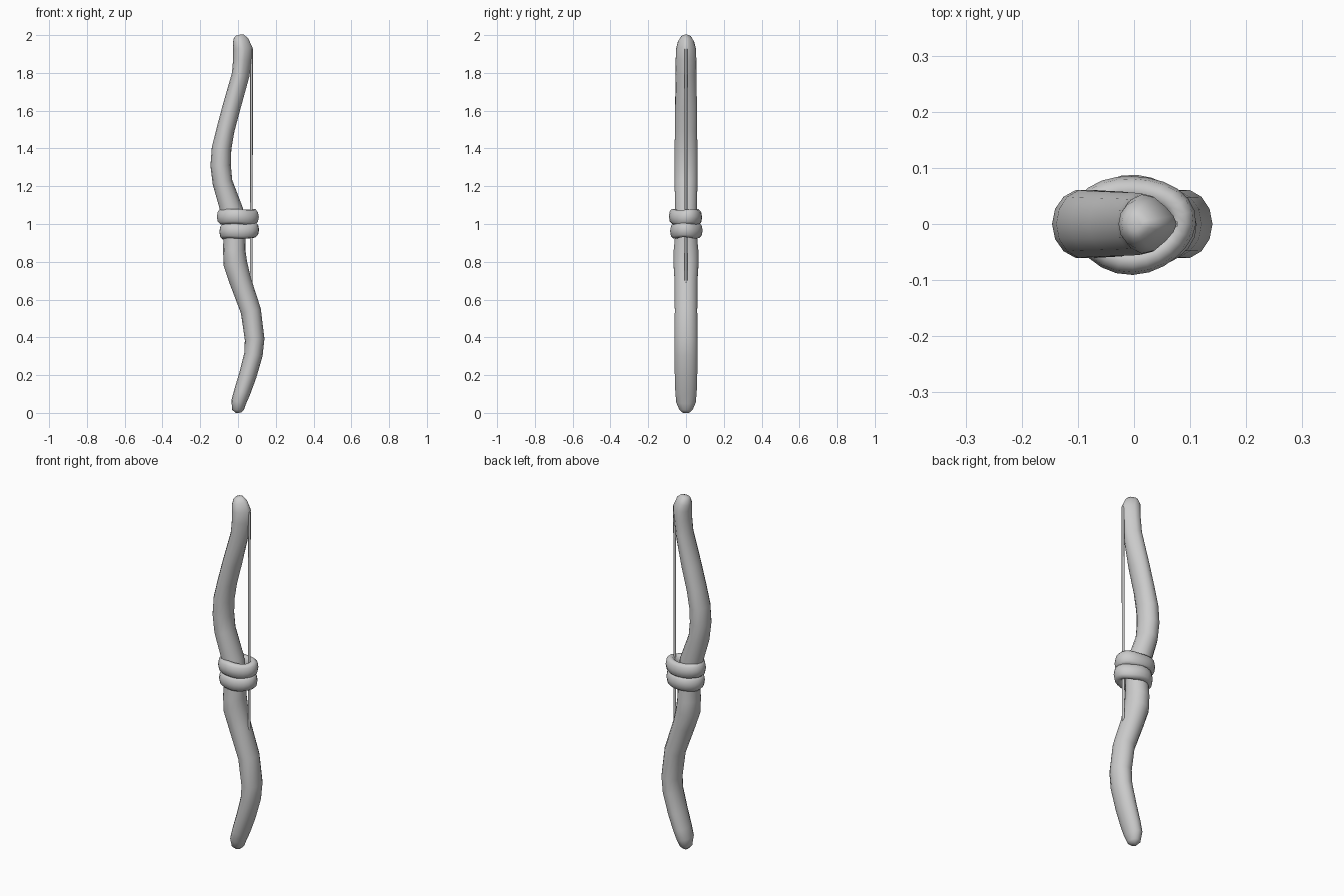
import bpy, bmesh, math
from mathutils import Vector

if "Cube" in bpy.data.objects:
    bpy.data.objects.remove(bpy.data.objects["Cube"], do_unlink=True)

grey = bpy.data.materials.new("plain grey")
grey.use_nodes = True
COLOUR = (0.6, 0.6, 0.6, 1)
grey.diffuse_color = COLOUR
grey.node_tree.nodes["Principled BSDF"].inputs["Base Color"].default_value = COLOUR


def finish(name, bm, angle=50):
    bmesh.ops.recalc_face_normals(bm, faces=bm.faces)
    mesh = bpy.data.meshes.new(name)
    bm.to_mesh(mesh)
    bm.free()
    mesh.materials.append(grey)
    obj = bpy.data.objects.new(name, mesh)
    bpy.context.collection.objects.link(obj)
    bpy.ops.object.select_all(action="DESELECT")
    obj.select_set(True)
    bpy.context.view_layer.objects.active = obj
    bpy.ops.object.shade_smooth_by_angle(angle=math.radians(angle))
    return obj


def skin(bm, rings, closed=False):
    """Bridge consecutive rings; cap the ends or join them in a loop."""
    n = len(rings[0])
    for i in range(len(rings) if closed else len(rings) - 1):
        a, b = rings[i], rings[(i + 1) % len(rings)]
        for j in range(n):
            k = (j + 1) % n
            bm.faces.new((a[j], a[k], b[k], b[j]))
    if not closed:
        bm.faces.new(rings[0])
        bm.faces.new(rings[-1])


def sweep(name, stations, sides, pinch=None):
    """Tube through (x, z, radius across, radius in y), square to the path."""
    bm = bmesh.new()
    rings = []
    for i, (x, z, rx, ry) in enumerate(stations):
        before = stations[max(i - 1, 0)]
        after = stations[min(i + 1, len(stations) - 1)]
        along = Vector((after[0] - before[0], 0, after[1] - before[1])).normalized()
        across = Vector((along.z, 0, -along.x))
        ring = []
        for j in range(sides):
            t = 2 * math.pi * j / sides
            p = Vector((x, 0, z)) + across * rx * math.cos(t)
            p.y = ry * math.sin(t)
            # Narrow the string side of the tip into a ridge
            if pinch and z > pinch and math.cos(t) > 0:
                p.y *= 1 - 0.45 * math.cos(t)
            ring.append(bm.verts.new(p))
        rings.append(ring)
    skin(bm, rings)
    return finish(name, bm)


# Curved stave, from the bottom tip to the top tip
stave = [
    (0.002, 0.000, 0.014, 0.016), (0.000, 0.016, 0.031, 0.036),
    (0.004, 0.058, 0.040, 0.053), (0.022, 0.110, 0.044, 0.058),
    (0.052, 0.200, 0.047, 0.061), (0.082, 0.310, 0.049, 0.062),
    (0.088, 0.390, 0.052, 0.062), (0.068, 0.540, 0.054, 0.061),
    (0.012, 0.700, 0.058, 0.062), (-0.014, 0.790, 0.063, 0.068),
    (-0.020, 0.860, 0.059, 0.067), (-0.019, 0.950, 0.058, 0.058),
    (-0.032, 1.070, 0.060, 0.059), (-0.082, 1.220, 0.053, 0.062),
    (-0.092, 1.310, 0.054, 0.062), (-0.087, 1.400, 0.052, 0.062),
    (-0.066, 1.500, 0.048, 0.060), (-0.034, 1.620, 0.048, 0.059),
    (0.014, 1.790, 0.047, 0.057), (0.023, 1.870, 0.049, 0.056),
    (0.025, 1.930, 0.051, 0.054), (0.013, 1.970, 0.043, 0.044),
    (0.004, 1.993, 0.028, 0.028), (0.002, 2.000, 0.014, 0.014),
]
sweep("stave", stave, 14, pinch=1.75)

# String, running from the top ridge into the lower limb
sweep("string", [(0.070, 0.690, 0.007, 0.007), (0.072, 1.930, 0.007, 0.007)], 8)


def grip_wrap(name, x, z, rx, ry, tilt, phase):
    """Soft oval band, slightly uneven, wound around the stave."""
    bm = bmesh.new()
    rings = []
    steps, sides = 24, 10
    for i in range(steps):
        a = 2 * math.pi * i / steps
        wobble = 0.003 * math.sin(3 * a + phase)
        ring = []
        for j in range(sides):
            t = 2 * math.pi * j / sides
            out = 0.025 * math.cos(t) + wobble
            up = 0.041 * math.copysign(abs(math.sin(t)) ** 0.8, math.sin(t))
            ring.append(bm.verts.new((
                x + (rx + out) * math.cos(a),
                (ry + out) * math.sin(a),
                z + up + tilt * math.cos(a) + wobble)))
        rings.append(ring)
    skin(bm, rings, closed=True)
    return finish(name, bm)


# Grip made of two stacked bands
grip_wrap("upper_grip_wrap", -0.002, 1.038, 0.086, 0.063, -0.002, 0.4)
grip_wrap("lower_grip_wrap", 0.004, 0.964, 0.080, 0.061, 0.003, 2.2)
